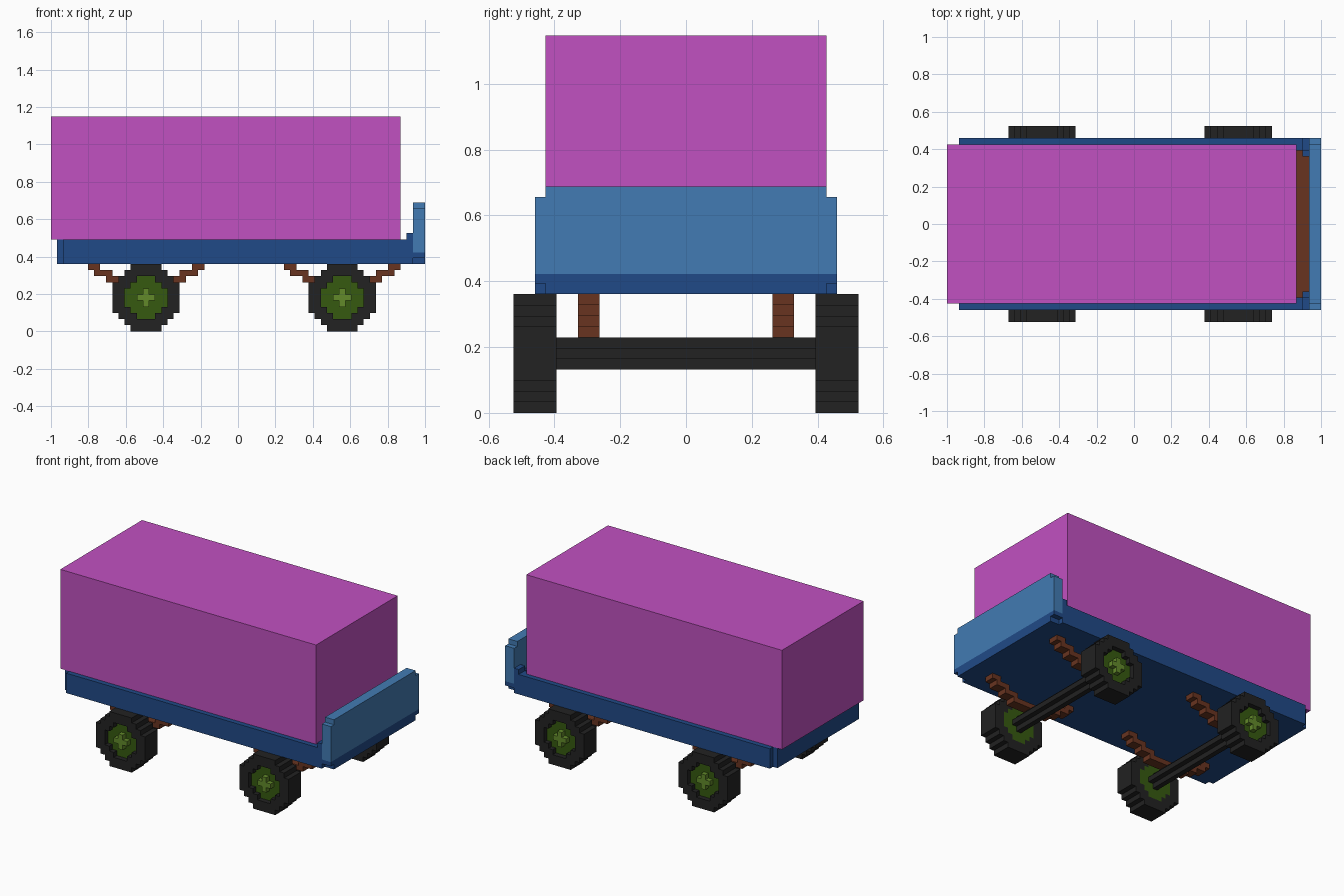
import bpy, bmesh, math

cube = bpy.data.objects.get("Cube")
if cube:
    bpy.data.objects.remove(cube, do_unlink=True)

V = 2 / 61  # size of one block; the trailer is 61 blocks long


def material(name, rgb):
    lin = [((c / 255 + 0.055) / 1.055) ** 2.4 for c in rgb] + [1]
    m = bpy.data.materials.new(name)
    m.use_nodes = True
    m.diffuse_color = lin
    m.node_tree.nodes["Principled BSDF"].inputs["Base Color"].default_value = lin
    return m


MAGENTA = material("magenta", (193, 81, 193))
NAVY = material("dark blue", (32, 74, 135))
BLUE = material("light blue", (66, 123, 179))
BROWN = material("rust brown", (104, 52, 32))
BLACK = material("tyre black", (34, 34, 34))
GREEN = material("hub green", (54, 90, 16))
LIME = material("light green", (98, 138, 42))


def finish(name, bm, mat):
    bmesh.ops.remove_doubles(bm, verts=bm.verts, dist=1e-5)
    bmesh.ops.recalc_face_normals(bm, faces=bm.faces)
    mesh = bpy.data.meshes.new(name)
    bm.to_mesh(mesh)
    bm.free()
    mesh.materials.append(mat)
    ob = bpy.data.objects.new(name, mesh)
    bpy.context.collection.objects.link(ob)
    return ob


def point(x, y, z):
    """Block units to model units; x is counted from the rear end."""
    return (x * V - 1, y * V, z * V)


def box(name, mat, x0, x1, y0, y1, z0, z1):
    bm = bmesh.new()
    base = bm.faces.new([bm.verts.new(point(x, y, z0))
                         for x, y in ((x0, y0), (x1, y0), (x1, y1), (x0, y1))])
    ext = bmesh.ops.extrude_face_region(bm, geom=[base], use_keep_orig=True)
    top = [g for g in ext["geom"] if isinstance(g, bmesh.types.BMVert)]
    bmesh.ops.translate(bm, verts=top, vec=(0, 0, (z1 - z0) * V))
    return finish(name, bm, mat)


def blocks(name, mat, cells, y0, y1):
    """Extrude a set of (x, z) grid cells along y, keeping only outer faces."""
    bm = bmesh.new()

    def quad(*pts):
        bm.faces.new([bm.verts.new(point(*p)) for p in pts])

    for x, z in cells:
        ring = [(x, z), (x + 1, z), (x + 1, z + 1), (x, z + 1)]
        for y in (y0, y1):
            quad(*[(a, y, b) for a, b in ring])
        neighbours = [(x, z - 1), (x + 1, z), (x, z + 1), (x - 1, z)]
        for i, n in enumerate(neighbours):
            if n not in cells:
                (a, b), (c, d) = ring[i], ring[(i + 1) % 4]
                quad((a, y0, b), (c, y0, d), (c, y1, d), (a, y1, b))
    ob = finish(name, bm, mat)
    # merge the coplanar squares
    bm = bmesh.new()
    bm.from_mesh(ob.data)
    bmesh.ops.dissolve_limit(bm, angle_limit=math.radians(1),
                             verts=bm.verts, edges=bm.edges)
    bm.to_mesh(ob.data)
    bm.free()
    return ob


def disc(widths, cx, z0):
    """Stepped round shape from row widths, centred on cell column cx."""
    return {(cx + i, z0 + r) for r, w in enumerate(widths)
            for i in range(-(w // 2), w // 2 + 1)}


# Cargo box
box("cargo_box", MAGENTA, 0, 57, -13, 13, 15, 35)

# Deck tray: floor, planks, rear board and side rails
box("deck_floor", NAVY, 2, 60.9, -13, 13, 11, 12)
box("deck_planks", BROWN, 2, 59, -12, 12, 12, 13)
box("rear_board", NAVY, 1, 2, -13, 13, 11, 15)
for s, side in ((1, "left"), (-1, "right")):
    def y(a, b):
        return sorted((s * a, s * b))
    box(side + "_rail", NAVY, 2, 59, *y(12, 14), 11, 15)
    box(side + "_rail_post", NAVY, 58, 59, *y(12, 14), 15, 16)
    box(side + "_corner_gusset", NAVY, 58, 59, *y(11, 12), 13, 15)

# Front board: dark foot, light panel with a stepped top
box("board_foot", NAVY, 59, 61, -13, 13, 11, 12)
box("board_band", NAVY, 59, 61, -14, 14, 12, 12.85)
box("board_panel", BLUE, 59, 61, -14, 14, 12.85, 20)
box("board_cap", BLUE, 59, 61, -13, 13, 20, 21)

# Axles, leaf springs and wheels
TYRE = [5, 7, 9, 11, 11, 11, 11, 11, 9, 7, 5]
HUB = [3, 5, 7, 7, 7, 5, 3]
PLUS = [1, 3, 1]
SPRING = ((10, 6, 8), (9, 7, 10), (8, 9, 12), (7, 11, 16))
for cx, end in ((15, "rear"), (47, "front")):
    blocks(end + "_axle", BLACK, disc(PLUS, cx, 4), -12, 12)
    spring = set()
    for z, a, b in SPRING:
        for x in range(a - 15, b - 15):
            spring |= {(cx + x, z), (cx - x, z)}
    hub = disc(HUB, cx, 2)
    tyre = disc(TYRE, cx, 0) - hub
    for s, side in ((1, "left"), (-1, "right")):
        tag = end + "_" + side
        blocks(tag + "_spring", BROWN, spring, s * 8, s * 10)
        blocks(tag + "_tyre", BLACK, tyre, s * 12, s * 16)
        blocks(tag + "_hub", GREEN, hub, s * 12, s * 15)
        blocks(tag + "_hub_cross", LIME, disc(PLUS, cx, 4), s * 15, s * 16)
